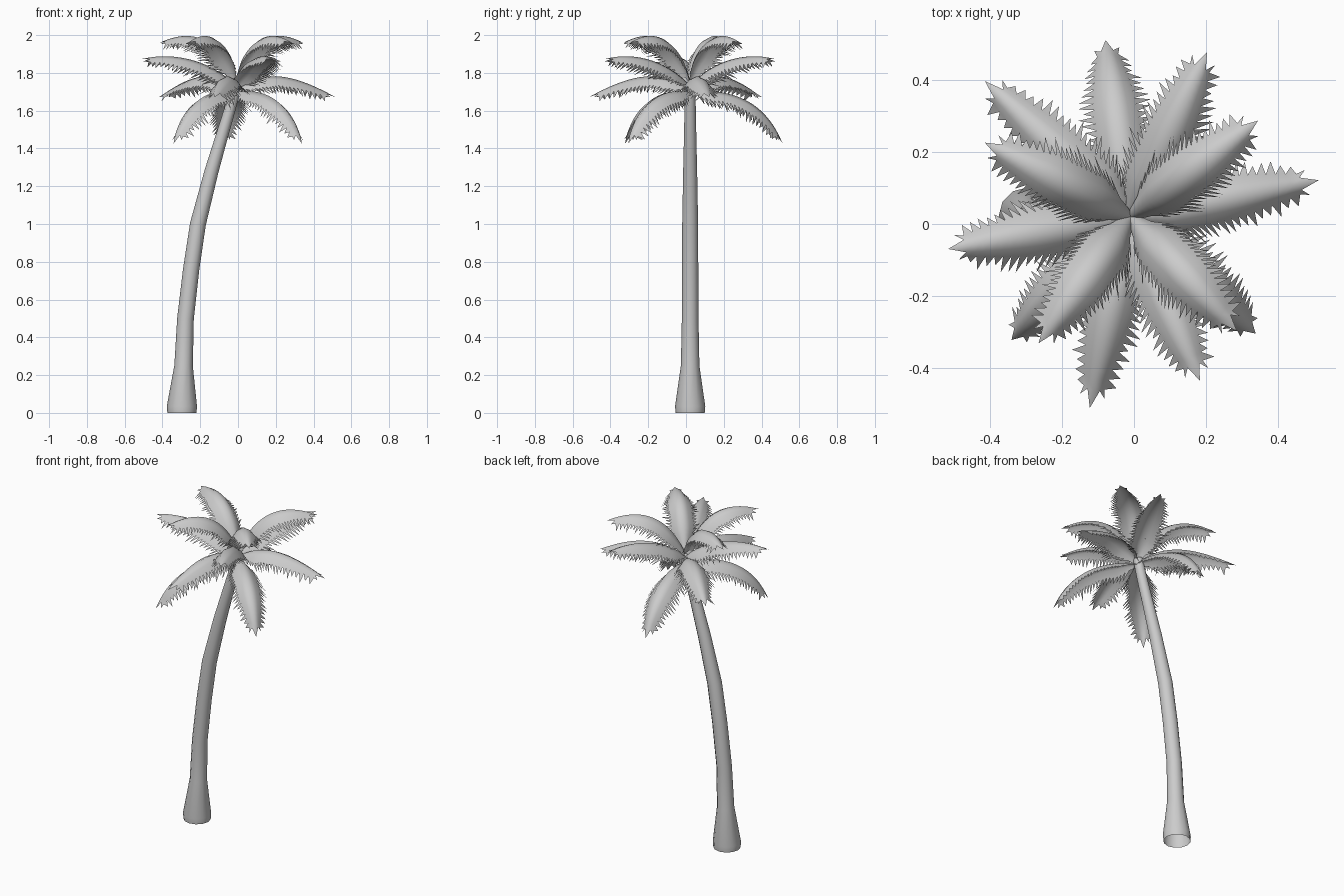
import bpy, bmesh, math, random
from mathutils import Vector

random.seed(4)
if "Cube" in bpy.data.objects:
    bpy.data.objects.remove(bpy.data.objects["Cube"])

grey = bpy.data.materials.new("plain grey")
grey.use_nodes = True
grey.diffuse_color = (0.6, 0.6, 0.6, 1)
grey.node_tree.nodes["Principled BSDF"].inputs["Base Color"].default_value = (0.6, 0.6, 0.6, 1)


def finish(bm, name, angle):
    mesh = bpy.data.meshes.new(name)
    bm.to_mesh(mesh)
    bm.free()
    mesh.materials.append(grey)
    obj = bpy.data.objects.new(name, mesh)
    bpy.context.collection.objects.link(obj)
    bpy.ops.object.select_all(action="DESELECT")
    obj.select_set(True)
    bpy.context.view_layer.objects.active = obj
    bpy.ops.object.shade_smooth_by_angle(angle=math.radians(angle))


# Leaning trunk: rings of (x, z, radius) with a flared, open foot
SIDES = 12
TRUNK = [(-.297, 0, .077), (-.297, .035, .08), (-.288, .25, .049),
         (-.278, .5, .044), (-.248, .76, .043), (-.212, 1, .042), (-.14, 1.28, .037),
         (-.09, 1.45, .033), (-.045, 1.6, .03), (-.01, 1.73, .028)]
bm = bmesh.new()
rings = []
for i, (x, z, r) in enumerate(TRUNK):
    a, b = TRUNK[max(i - 1, 0)], TRUNK[min(i + 1, len(TRUNK) - 1)]
    tilt = math.atan2(b[0] - a[0], b[1] - a[1]) if i > 1 else 0
    ring = []
    for k in range(SIDES):
        ang = math.tau * k / SIDES
        u = r * math.cos(ang)
        ring.append(bm.verts.new((x + u * math.cos(tilt), .022 + r * math.sin(ang),
                                  z - u * math.sin(tilt))))
    rings.append(ring)
for low, high in zip(rings, rings[1:]):
    for k in range(SIDES):
        n = (k + 1) % SIDES
        bm.faces.new((low[k], low[n], high[n], high[k]))
bm.faces.new(rings[-1])
finish(bm, "trunk", 50)


def bezier(p, t):
    s = 1 - t
    return p[0] * s**3 + 3 * p[1] * s * s * t + 3 * p[2] * s * t * t + p[3] * t**3


def half_width(t):
    return .08 * min(1, .3 + 3.2 * t) * (1 - .62 * max(0, (t - .55) / .45) ** 1.6)


# Frond: arched blade along a curve, with slanting pointed leaflets on both edges
SECTION = [(-.75, -.6), (-.45, -.22), (0, 0), (.45, -.22), (.75, -.6)]
STEPS = 22


def frond(name, heights, azimuth, length, reach):
    out = Vector((math.cos(azimuth), math.sin(azimuth), 0))
    side = Vector((-out.y, out.x, 0))
    base = Vector((-.01, .02, 0))
    pts = [base + out * (length * f) + Vector((0, 0, z)) for f, z in zip(reach, heights)]
    bm = bmesh.new()
    rows, frames = [], []
    for i in range(STEPS + 1):
        t = .95 * i / STEPS
        p = bezier(pts, t)
        tangent = (bezier(pts, t + .01) - bezier(pts, t - .01)).normalized()
        normal = tangent.cross(side)
        w = half_width(t)
        rows.append([bm.verts.new(p + side * (w * s) + normal * (w * d)) for s, d in SECTION])
        frames.append((tangent, normal))
    for a, b in zip(rows, rows[1:]):
        for k in range(len(SECTION) - 1):
            bm.faces.new((a[k], b[k], b[k + 1], a[k + 1]))
    # leaflets, shorter towards the end
    for i in range(2, STEPS):
        tangent, normal = frames[i]
        for k, sign in ((0, -1), (-1, 1)):
            a, b = rows[i][k], rows[i + 1][k]
            size = random.uniform(.55, 1.2) * (1 - .45 * (i / STEPS) ** 3)
            tip = (a.co + b.co) / 2 + (side * (sign * .045) + tangent * .026 - normal * .042) * size
            apex = bm.verts.new(tip)
            bm.faces.new((a, apex, b) if sign < 0 else (b, apex, a))
    # pointed end with two smaller points beside it
    tangent, normal = frames[-1]
    end = rows[-1]
    point = bm.verts.new(pts[3] + tangent * .016)
    bm.faces.new((end[1], point, end[2]))
    bm.faces.new((end[2], point, end[3]))
    for a, b, sign in ((end[0], end[1], -1), (end[3], end[4], 1)):
        apex = bm.verts.new((a.co + b.co) / 2 + tangent * .025 + side * (sign * .012))
        bm.faces.new((a, apex, b))
    finish(bm, name, 60)


# Tiers of fronds: curve heights, curve reach, then (angle, length) of each frond
TIERS = {
    "top": ((1.75, 1.98, 2.04, 1.965), (0, .22, .57, 1),
            ((37, .43), (153, .44), (234, .42), (313, .42))),
    "upper": ((1.73, 1.84, 1.92, 1.875), (0, .2, .6, 1), ((65, .49), (190, .50), (293, .48))),
    "lower": ((1.71, 1.82, 1.80, 1.68), (0, .28, .57, 1), ((11, .52), (137, .54), (258, .53))),
    "drooping": ((1.70, 1.72, 1.67, 1.44), (0, .4, .8, 1), ((98, .49), (226, .47), (317, .47))),
}
for tier, (heights, reach, fronds) in TIERS.items():
    for n, (angle, length) in enumerate(fronds, 1):
        frond(f"{tier}_frond_{n}", heights, math.radians(angle), length, reach)
